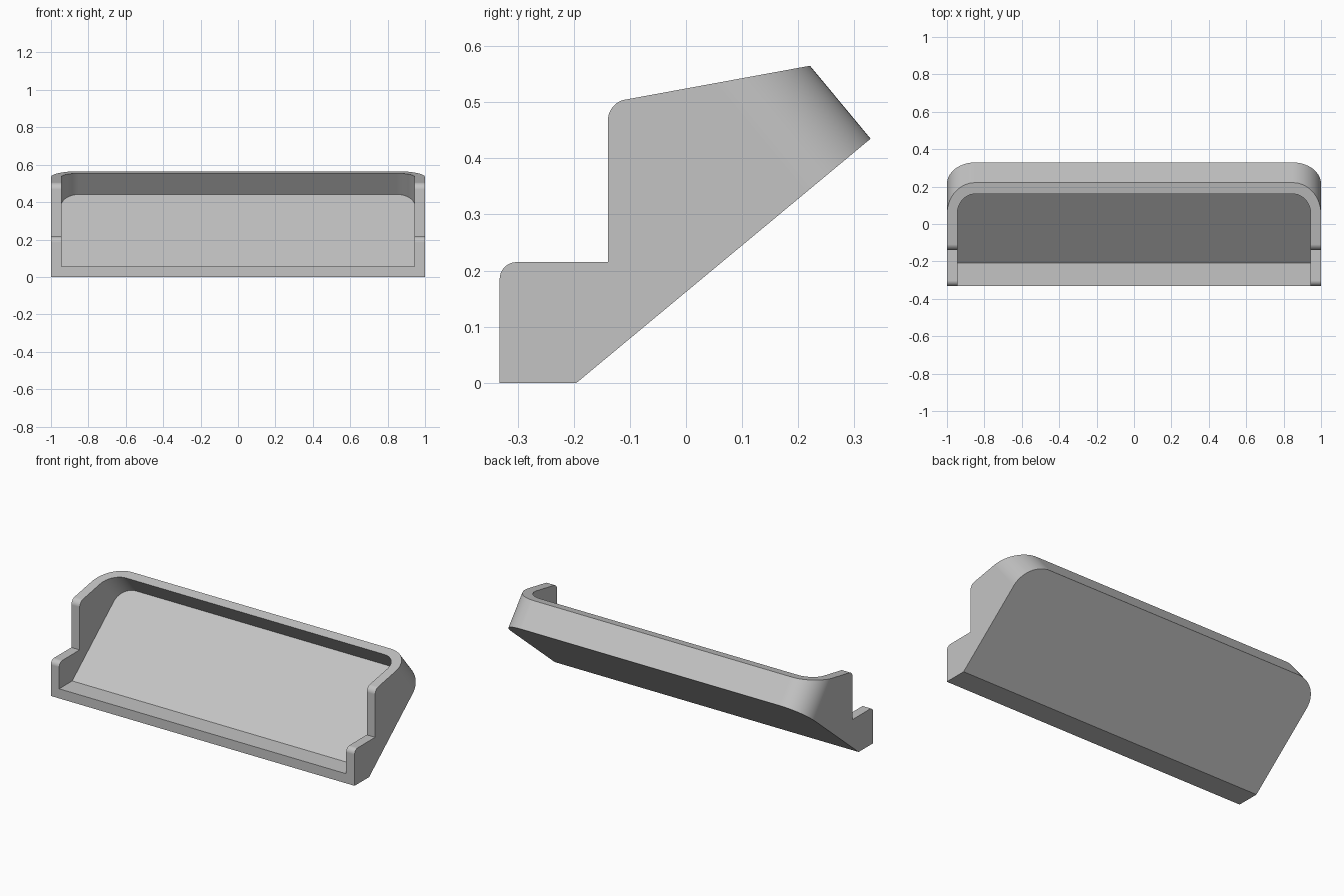
import bpy
import bmesh
from mathutils import Vector

cube = bpy.data.objects.get("Cube")
if cube:
    bpy.data.objects.remove(cube, do_unlink=True)

grey = bpy.data.materials.new("plain grey")
grey.use_nodes = True
colour = (0.55, 0.55, 0.55, 1)
grey.diffuse_color = colour
grey.node_tree.nodes["Principled BSDF"].inputs["Base Color"].default_value = colour


def prism(name, profile, half_width, crosswise, back_edge, back_radius):
    """Extrude a (y, z) profile along x, then round the chosen edges.

    crosswise: {profile corner: radius} for edges running along x
    back_edge: profile corner where the edge rounded on both ends starts
    """
    bm = bmesh.new()
    left, right = ([bm.verts.new((s * half_width, y, z)) for y, z in profile]
                   for s in (1, -1))
    n = len(profile)
    bm.faces.new(left)
    bm.faces.new(right[::-1])
    for i in range(n):
        j = (i + 1) % n
        bm.faces.new((left[j], left[i], right[i], right[j]))
    bmesh.ops.recalc_face_normals(bm, faces=bm.faces)

    def round_edges(edges, radius):
        bmesh.ops.bevel(bm, geom=edges, offset=radius, offset_type='OFFSET',
                        segments=16, profile=0.5, affect='EDGES')

    ends = [bm.edges.get((side[back_edge], side[back_edge + 1])) for side in (left, right)]
    across = [(bm.edges.get((left[i], right[i])), r) for i, r in crosswise.items()]
    round_edges(ends, back_radius)
    for edge, radius in across:
        round_edges([edge], radius)

    mesh = bpy.data.meshes.new(name)
    bm.to_mesh(mesh)
    bm.free()
    mesh.materials.append(grey)
    obj = bpy.data.objects.new(name, mesh)
    bpy.context.collection.objects.link(obj)
    return obj


# Stepped outer body with a sloping underside
body = prism("tray_body",
             [(-0.332, 0), (-0.195, 0), (0.329, 0.435), (0.221, 0.565),
              (-0.139, 0.499), (-0.139, 0.215), (-0.332, 0.215)],
             1.0, {4: 0.03, 6: 0.03}, 2, 0.15)

# Hollow: front lip, sloping floor and square back wall
floor_back = Vector((0.254, 0.441))
wall_top = floor_back + 0.5 * Vector((-0.638, 0.770))
hollow = prism("hollow_cutter",
               [(-0.6, 0.057), (-0.209, 0.057), floor_back, wall_top, (-0.6, wall_top.y)],
               0.945, {}, 2, 0.095)
hollow.hide_render = True

cut = body.modifiers.new("hollow", 'BOOLEAN')
cut.operation = 'DIFFERENCE'
cut.solver = 'EXACT'
cut.object = hollow
bpy.ops.object.select_all(action='DESELECT')
bpy.context.view_layer.objects.active = body
body.select_set(True)
bpy.ops.object.modifier_apply(modifier=cut.name)
bpy.data.objects.remove(hollow, do_unlink=True)

# Smooth rounded corners, crisp edges elsewhere
bpy.ops.object.shade_smooth_by_angle(angle=0.5)
flat = body.modifiers.new("flat_faces", 'WEIGHTED_NORMAL')
flat.keep_sharp = True
